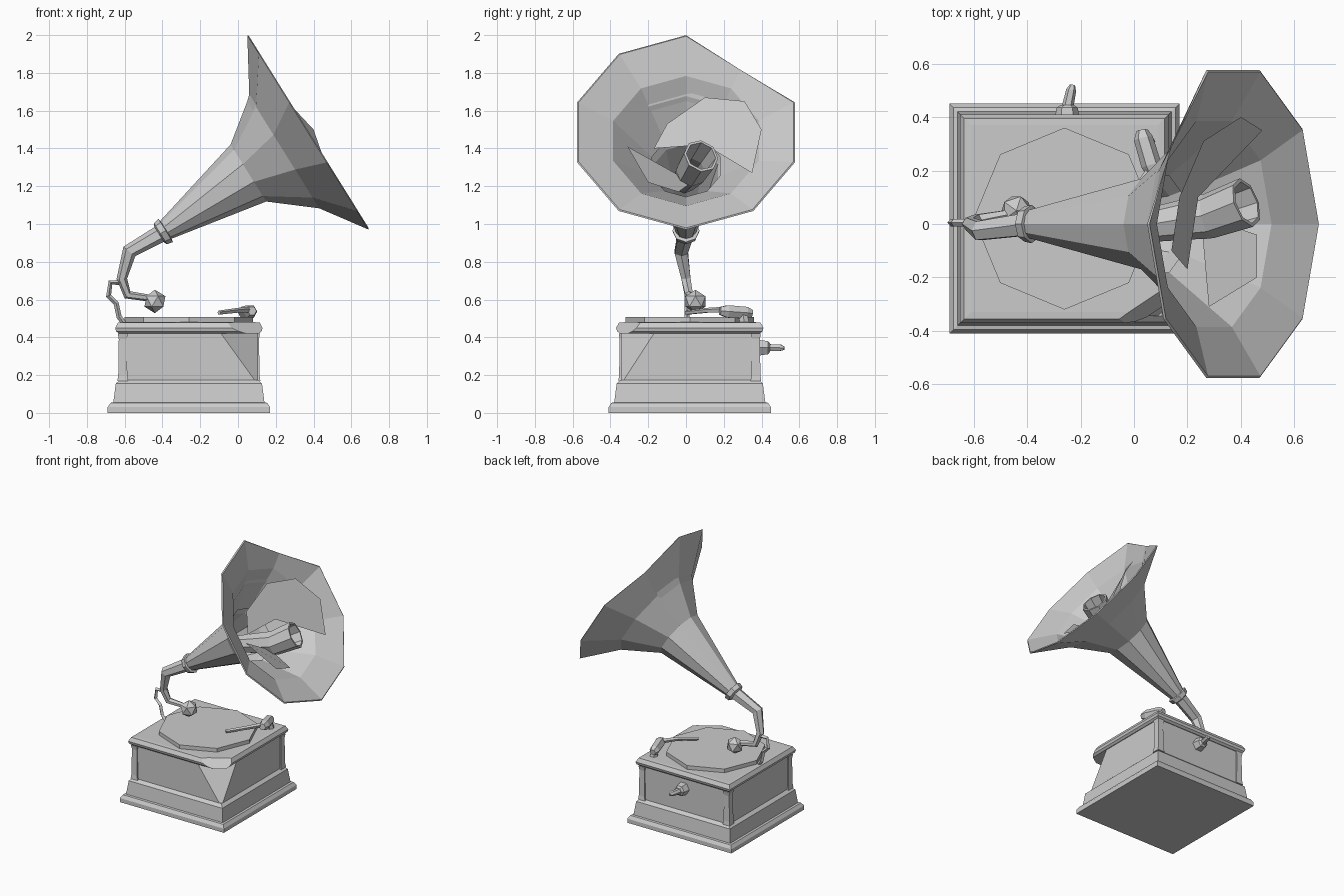
import bpy, bmesh, math
from mathutils import Vector as V

if "Cube" in bpy.data.objects:
    bpy.data.objects.remove(bpy.data.objects["Cube"])


def ring(c, normal, r, n, phase=0.0):
    """n points around c in the plane facing normal; the first lies at the top"""
    nv = V(normal).normalized()
    ref = V((0, 1, 0)) if abs(nv.y) < 0.9 else V((0, 0, 1))
    u = (ref - nv * nv.dot(ref)).normalized()
    v = nv.cross(u)
    return [V(c) + (u * math.sin(a) + v * math.cos(a)) * r
            for a in (phase + 2 * math.pi * i / n for i in range(n))]


def loft(name, rings, caps=True, cut=None):
    """skin a list of rings; cut = (a, b, c) slices off the front right corner"""
    bm = bmesh.new()
    rows = [[bm.verts.new(p) for p in r] for r in rings]
    n = len(rows[0])
    for a, b in zip(rows, rows[1:]):
        for i in range(n):
            bm.faces.new((a[i], a[(i + 1) % n], b[(i + 1) % n], b[i]))
    if caps:
        bm.faces.new(rows[0][::-1])
        bm.faces.new(rows[-1])
    if cut:
        p, q, s = map(V, cut)
        no = (q - p).cross(s - p)
        if no.x < 0:
            no = -no
        res = bmesh.ops.bisect_plane(bm, geom=bm.verts[:] + bm.edges[:] + bm.faces[:],
                                     plane_co=p, plane_no=no, clear_outer=True)
        edges = [e for e in res['geom_cut'] if isinstance(e, bmesh.types.BMEdge)]
        bmesh.ops.contextual_create(bm, geom=edges)
    bmesh.ops.recalc_face_normals(bm, faces=bm.faces)
    return finish(name, bm)


def finish(name, bm):
    me = bpy.data.meshes.new(name)
    bm.to_mesh(me)
    bm.free()
    ob = bpy.data.objects.new(name, me)
    bpy.context.collection.objects.link(ob)
    return ob


def tube(name, path, radii, n, caps=True):
    pts = [V(p) for p in path]
    rings = []
    for i, p in enumerate(pts):
        t = V((0, 0, 0))
        if i:
            t += (p - pts[i - 1]).normalized()
        if i < len(pts) - 1:
            t += (pts[i + 1] - p).normalized()
        rings.append(ring(p, t, radii[i], n))
    return loft(name, rings, caps)


def square(name, profile, cut=None):
    """square block from (half width, z) steps around the cabinet centre"""
    return loft(name, [ring((CX, CY, z), (0, 0, 1), w * math.sqrt(2), 4, math.pi / 4)
                       for w, z in profile], cut=cut)


def sheet(name, pts):
    bm = bmesh.new()
    bm.faces.new([bm.verts.new(p) for p in pts])
    return finish(name, bm)


CX, CY = -0.26, 0.02

# Cabinet: stepped plinth, body and lid with the chipped front right corner
square("plinth", [(0.43, 0), (0.43, 0.03), (0.415, 0.053), (0.40, 0.056),
                  (0.387, 0.155), (0.365, 0.175)])
square("cabinet_body", [(0.365, 0.17), (0.365, 0.43)],
       cut=((-0.09, -0.345, 0.42), (0.105, -0.17, 0.42), (0.08, -0.335, 0.2)))
square("lid", [(0.37, 0.42), (0.385, 0.432), (0.39, 0.45), (0.375, 0.478), (0.35, 0.48)],
       cut=((-0.08, -0.37, 0.48), (0.13, -0.23, 0.48), (0.03, -0.36, 0.42)))

# Corner posts on the three whole corners
for sx, sy in ((-1, -1), (-1, 1), (1, 1)):
    c = (CX + sx * 0.35, CY + sy * 0.35)
    loft("corner_post", [ring((c[0], c[1], z), (0, 0, 1), r, 4, math.pi / 4)
                         for z, r in ((0.17, 0.04), (0.2, 0.034), (0.39, 0.03), (0.42, 0.037))])

# Turntable
loft("turntable", [ring((CX, CY, z), (0, 0, 1), 0.34, 8) for z in (0.475, 0.508)])

# Horn: outer wall, dented rim, then the inner wall going back down
AX = (0.85, 0, 0.53)
sections = [(-0.41, 0.95, 0.048), (0.055, 1.27, 0.178), (0.245, 1.38, 0.35),
            (0.37, 1.485, 0.606), (0.375, 1.487, 0.598), (0.30, 1.44, 0.405),
            (0.10, 1.305, 0.19)]
rings = [ring((x, 0, z), AX, r, 10) for x, z, r in sections]
for k in (3, 4):
    rings[k][1] = V((0.14, 0.29, 1.815))
loft("horn", rings, caps=False)

# Collar where the horn meets the elbow
collar = [(-0.02, 0.05), (-0.012, 0.066), (0.02, 0.072), (0.025, 0.05)]
loft("horn_collar", [ring((-0.40 + 0.85 * d, 0, 0.955 + 0.53 * d), AX, r, 8)
                     for d, r in collar])

# Broken inner throat and loose liner sheets inside the horn
throat = tube("inner_throat", [(0.02, -0.01, 1.22), (0.28, 0.03, 1.28), (0.42, 0.08, 1.36)],
              [0.06, 0.085, 0.095], 8, caps=False)
throat.modifiers.new("wall", 'SOLIDIFY').thickness = 0.014
sheet("liner_upper", [(0.14, -0.1, 1.53), (0.17, 0.1, 1.67), (0.26, 0.31, 1.65),
                      (0.40, 0.40, 1.5), (0.48, 0.35, 1.27), (0.24, 0.1, 1.42),
                      (0.2, -0.17, 1.4)])
sheet("liner_lower", [(0.28, -0.31, 1.41), (0.46, -0.2, 1.22), (0.46, -0.04, 1.17),
                      (0.25, 0.03, 1.22)])

# Elbow running down to the sound box
tube("elbow", [(-0.39, 0, 0.96), (-0.575, -0.025, 0.855), (-0.615, 0.0, 0.71),
               (-0.585, 0.015, 0.625), (-0.45, 0.04, 0.605)],
     [0.048, 0.04, 0.028, 0.024, 0.018], 6)
bm = bmesh.new()
bmesh.ops.create_icosphere(bm, subdivisions=1, radius=0.062)
bmesh.ops.translate(bm, verts=bm.verts, vec=(-0.44, 0.05, 0.59))
finish("sound_box", bm)

# Back bracket holding the elbow
tube("back_bracket", [(-0.61, 0.005, 0.69), (-0.675, 0.005, 0.69), (-0.685, 0.005, 0.62),
                      (-0.645, 0.005, 0.58), (-0.63, 0.005, 0.51), (-0.605, 0.005, 0.475)],
     [0.014] * 6, 4)

# Brake lever lying over the turntable edge
tube("lever_arm", [(-0.1, 0.0, 0.53), (0.0, 0.11, 0.542), (0.06, 0.2, 0.545)],
     [0.012, 0.014, 0.017], 5)
tube("lever_head", [(0.075, 0.18, 0.54), (0.065, 0.22, 0.537), (0.035, 0.32, 0.53),
                    (0.03, 0.35, 0.525)], [0.024, 0.038, 0.036, 0.022], 6)
tube("lever_foot", [(0.05, 0.31, 0.47), (0.045, 0.3, 0.53)], [0.03, 0.025], 6)

# Winding handle on the back
tube("crank_boss", [(-0.25, 0.37, 0.345), (-0.25, 0.435, 0.345), (-0.25, 0.445, 0.345)],
     [0.05, 0.04, 0.025], 6)
tube("crank_handle", [(-0.25, 0.43, 0.345), (-0.235, 0.5, 0.345), (-0.23, 0.52, 0.342)],
     [0.022, 0.019, 0.01], 6)
